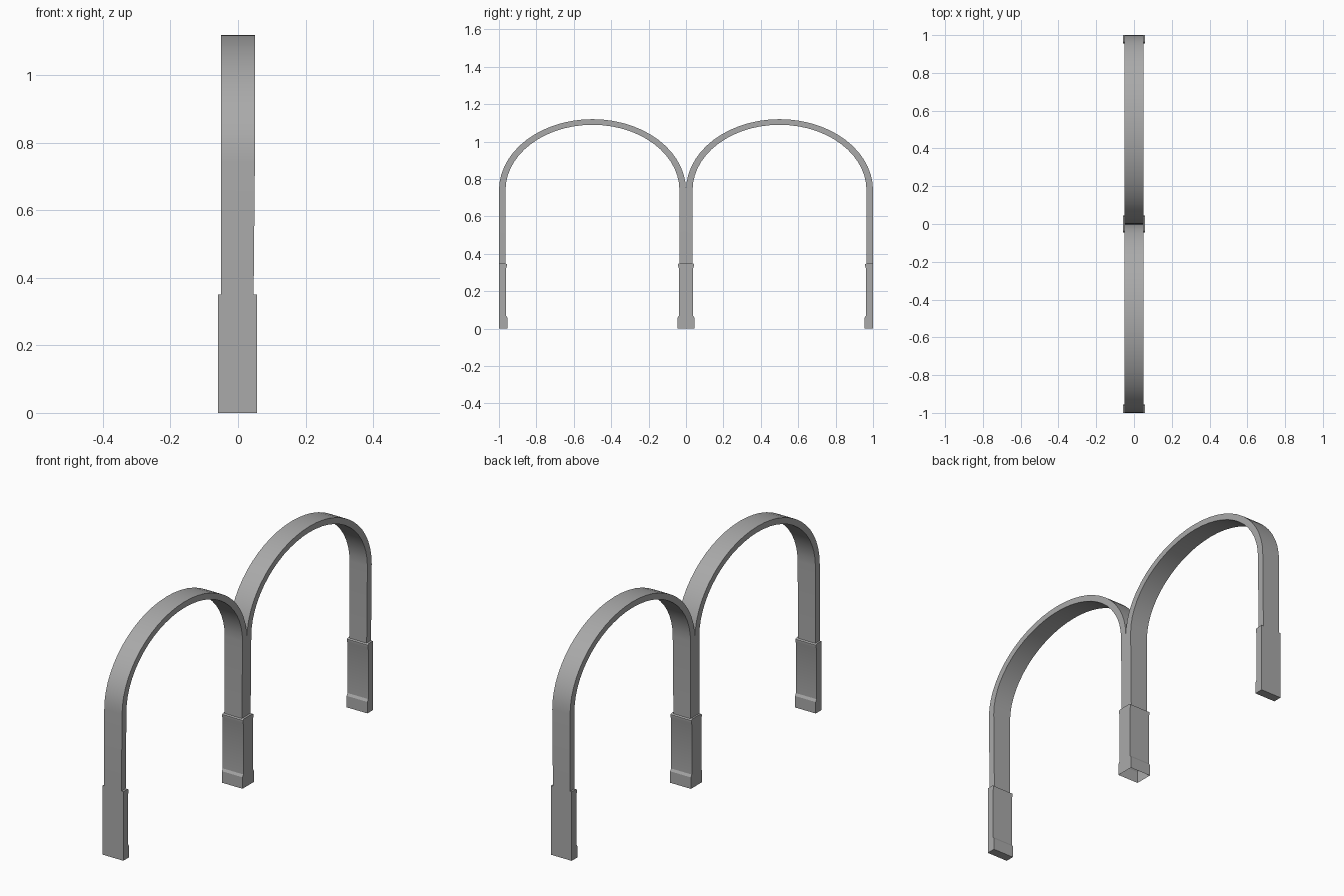
import bpy
import bmesh
import math

if "Cube" in bpy.data.objects:
    bpy.data.objects.remove(bpy.data.objects["Cube"], do_unlink=True)

stone = bpy.data.materials.new("grey_stone")
stone.use_nodes = True
grey = (0.4, 0.4, 0.4, 1)
stone.diffuse_color = grey
stone.node_tree.nodes["Principled BSDF"].inputs["Base Color"].default_value = grey

SPRING, FOOT, SEGMENTS = 0.74, 0.34, 28


def finish(name, bm):
    bmesh.ops.recalc_face_normals(bm, faces=bm.faces)
    mesh = bpy.data.meshes.new(name)
    bm.to_mesh(mesh)
    bm.free()
    mesh.materials.append(stone)
    obj = bpy.data.objects.new(name, mesh)
    bpy.context.collection.objects.link(obj)
    bpy.ops.object.select_all(action="DESELECT")
    obj.select_set(True)
    bpy.context.view_layer.objects.active = obj
    bpy.ops.object.shade_smooth_by_angle(angle=math.radians(30))
    return obj


def arch_line(half_width, top):
    """Straight leg, elliptical head, straight leg, as (y, z) points."""
    pts = [(-half_width, FOOT)]
    for i in range(SEGMENTS + 1):
        a = math.pi * (1 - i / SEGMENTS)
        pts.append((half_width * math.cos(a), SPRING + (top - SPRING) * math.sin(a)))
    return pts + [(half_width, FOOT)]


def make_arch(name, centre):
    bm = bmesh.new()
    rings = []
    for (yo, zo), (yi, zi) in zip(arch_line(0.5, 1.12), arch_line(0.465, 1.09)):
        right = 0.046 if zo < SPRING - 0.1 else 0.05
        rings.append([bm.verts.new(p) for p in (
            (-0.05, centre + yo, zo), (right, centre + yo, zo),
            (right, centre + yi, zi), (-0.05, centre + yi, zi))])
    for a, b in zip(rings, rings[1:]):
        for i in range(4):
            j = (i + 1) % 4
            bm.faces.new((a[i], a[j], b[j], b[i]))
    return finish(name, bm)


# Moulded foot outline: depth from the back plane, height
MOULDING = [(0.045, 0), (0.045, 0.058), (0.038, 0.07), (0.038, 0.322),
            (0.042, 0.333), (0.042, 0.345), (0.034, 0.35)]


def make_base(name, outline, open_bottom=False):
    bm = bmesh.new()
    face = bm.faces.new([bm.verts.new((-0.059, y, z)) for y, z in outline])
    out = bmesh.ops.extrude_face_region(bm, geom=[face], use_keep_orig=True)
    moved = [v for v in out["geom"] if isinstance(v, bmesh.types.BMVert)]
    bmesh.ops.translate(bm, verts=moved, vec=(0.116, 0, 0))
    if open_bottom:
        floor = [f for f in bm.faces if all(v.co.z < 0.001 for v in f.verts)]
        bmesh.ops.delete(bm, geom=floor, context="FACES_ONLY")
    return finish(name, bm)


# Two arches sharing the middle column
for label, side in (("front", -1), ("back", 1)):
    make_arch(label + "_arch", side * 0.5)
    outline = [(0, 0)] + MOULDING + [(0, 0.35)]
    make_base(label + "_base", [(side * (1 - d), z) for d, z in outline])

# Middle base is moulded on both faces and hollow underneath
mirrored = [(-d, z) for d, z in reversed(MOULDING)]
make_base("middle_base", MOULDING + mirrored, open_bottom=True)
